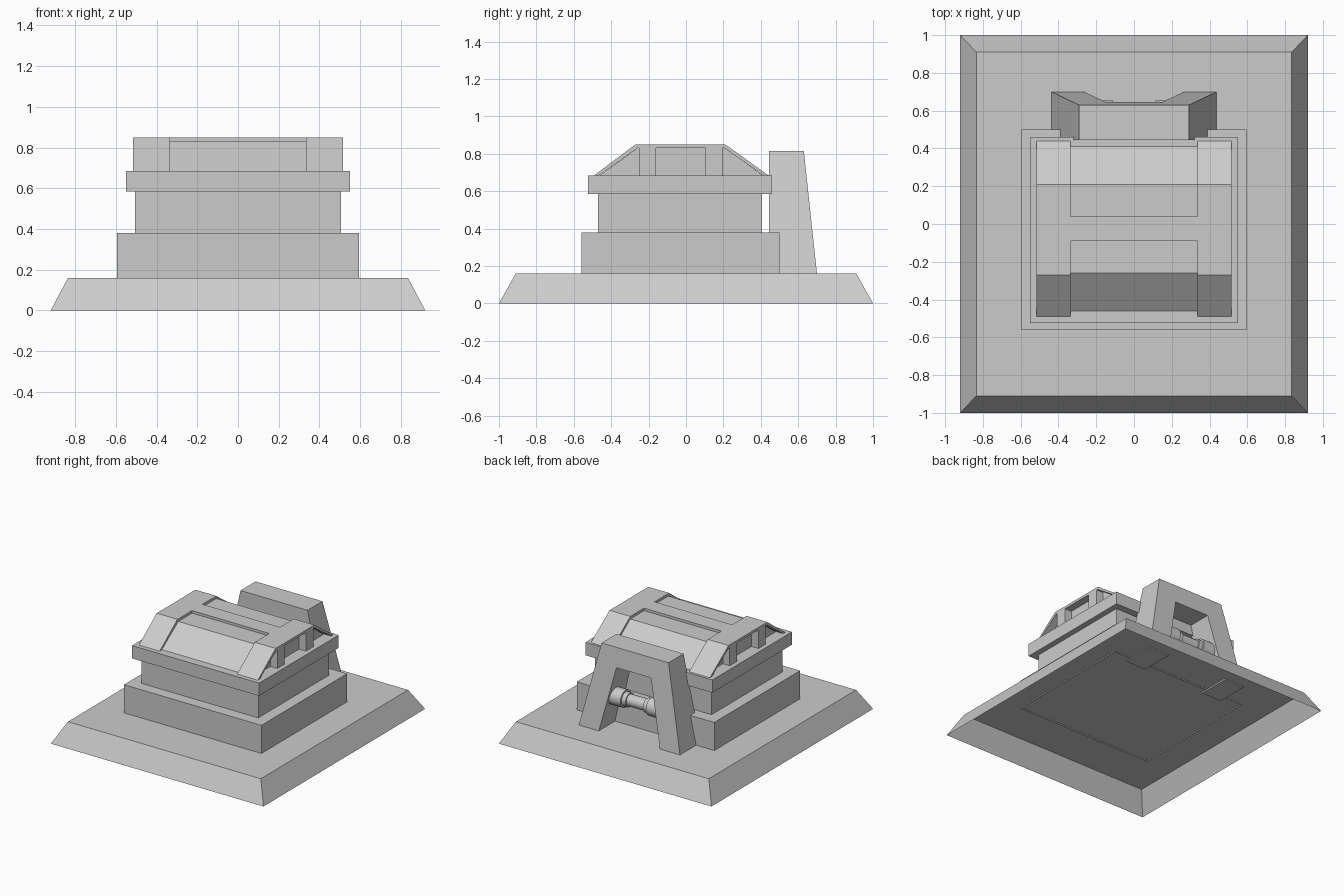
import bpy, math

if "Cube" in bpy.data.objects:
    bpy.data.objects.remove(bpy.data.objects["Cube"])


def add_mesh(name, verts, faces):
    mesh = bpy.data.meshes.new(name)
    mesh.from_pydata(verts, [], faces)
    mesh.update()
    ob = bpy.data.objects.new(name, mesh)
    bpy.context.collection.objects.link(ob)
    return ob


def loft(name, a, b, start_cap=True):
    """Join two matching closed loops and cap the ends."""
    n = len(a)
    faces = [(i, (i + 1) % n, n + (i + 1) % n, n + i) for i in range(n)]
    faces.append(tuple(range(n, 2 * n)))
    if start_cap:
        faces.append(tuple(reversed(range(n))))
    return add_mesh(name, list(a) + list(b), faces)


def rect(hx, y0, y1, z):
    return [(-hx, y0, z), (hx, y0, z), (hx, y1, z), (-hx, y1, z)]


def block(name, hx, y0, y1, z0, z1, closed=True):
    return loft(name, rect(hx, y0, y1, z0), rect(hx, y0, y1, z1), closed)


def prism_x(name, profile, x0, x1):
    return loft(name, [(x0, y, z) for y, z in profile],
                [(x1, y, z) for y, z in profile])


# Hollow sloped base, open underneath
loft("base", rect(.92, -1, 1, 0), rect(.835, -.91, .91, .16), False)

# Stepped body
block("lower_block", .595, -.56, .50, .15, .38, False)
block("middle_block", .505, -.47, .405, .375, .59)
block("collar", .55, -.525, .46, .585, .685)

# Roof: recessed core, raised cross beam
core = [(-.46, .68), (-.46, .685), (-.26, .83), (.21, .83), (.41, .685), (.41, .68)]
prism_x("roof_core", core, -.455, .455)
block("roof_beam", .335, -.09, .04, .825, .85)

# Raised end shells with pillars between the side recesses
shell = [(-.49, .685), (-.27, .85), (.21, .85), (.44, .685),
         (.415, .685), (.205, .83), (-.26, .83), (-.465, .685)]
for side, s in (("left", -1), ("right", 1)):
    x0, x1 = sorted((s * .335, s * .515))
    prism_x("roof_shell_" + side, shell, x0, x1)
    p0, p1 = sorted((s * .44, s * .515))
    for i, (y0, y1) in enumerate(((-.25, -.16), (.105, .195))):
        prism_x(f"roof_pillar_{side}_{i}",
                [(y0, .68), (y1, .68), (y1, .835), (y0, .835)], p0, p1)

# Rear arch with splayed legs and a leaning back face
arch = [(-.44, .15), (-.29, .815), (.29, .815), (.44, .15),
        (.267, .15), (.15, .665), (-.15, .665), (-.267, .15)]
loft("rear_arch", [(x, .445, z) for x, z in arch],
     [(x, .70 - .107 * (z - .16), z) for x, z in arch])


# Round bar across the arch with thicker ends
def bar(name, radius, x, length):
    bpy.ops.mesh.primitive_cylinder_add(
        vertices=24, radius=radius, depth=length, location=(x, .587, .41),
        rotation=(0, math.pi / 2, 0))
    bpy.context.object.name = name
    bpy.ops.object.shade_smooth_by_angle()


bar("bar", .045, 0, .30)
for side, s in (("left", -1), ("right", 1)):
    bar("bar_collar_" + side, .068, s * .175, .13)
    bar("bar_ring_" + side, .055, s * .095, .04)

# Consistent outward normals
for ob in bpy.context.scene.objects:
    ob.select_set(True)
    bpy.context.view_layer.objects.active = ob
bpy.ops.object.mode_set(mode='EDIT')
bpy.ops.mesh.select_all(action='SELECT')
bpy.ops.mesh.normals_make_consistent(inside=False)
bpy.ops.object.mode_set(mode='OBJECT')
